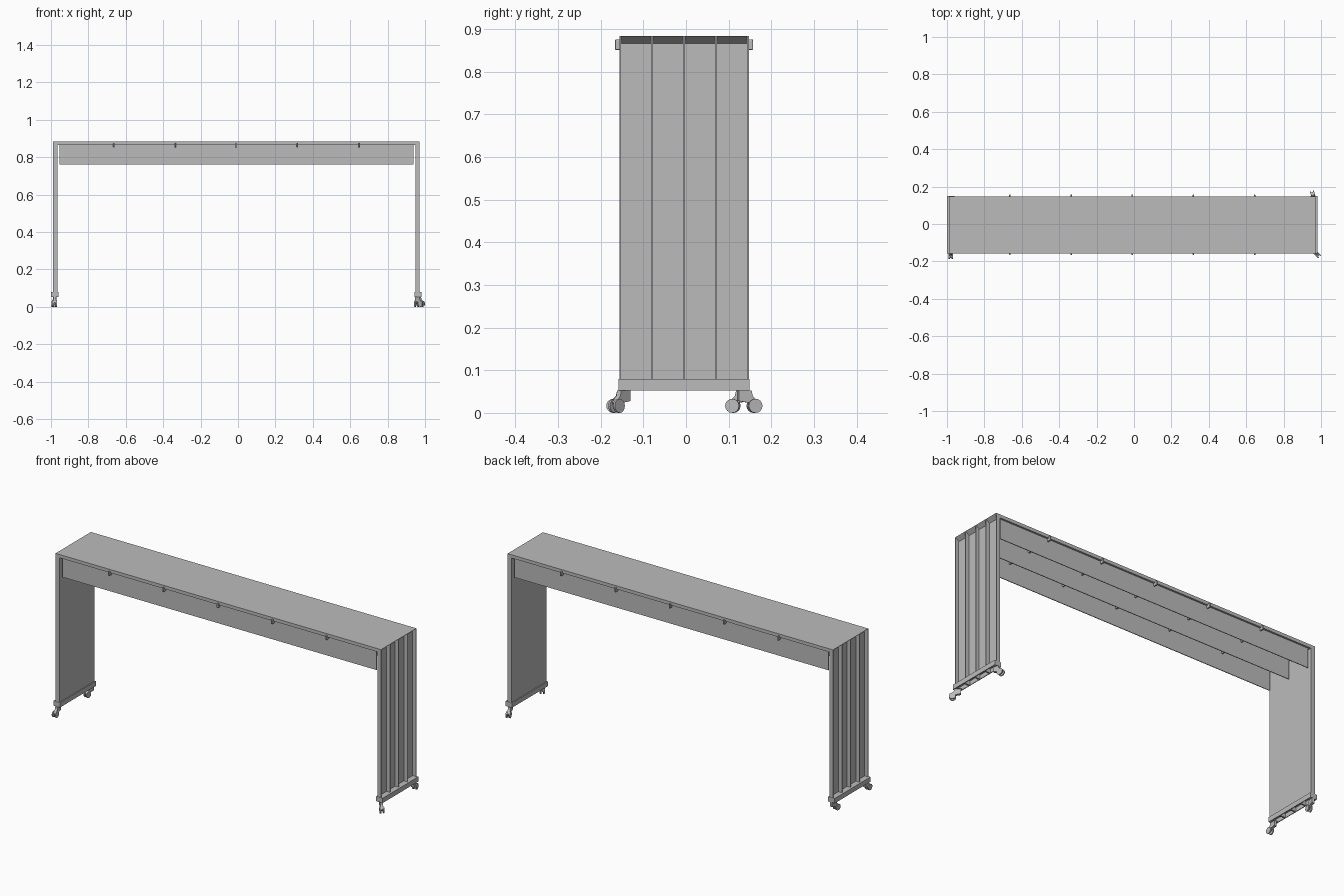
import bpy, bmesh, math
from mathutils import Matrix, Vector

cube = bpy.data.objects.get("Cube")
if cube:
    bpy.data.objects.remove(cube, do_unlink=True)

CENTRE = Vector((-0.009, -0.0045, 0))
HALF_Y = 0.152
UNDER, TOP = 0.866, 0.884          # tabletop faces
BASE_LOW, BASE_TOP = 0.053, 0.079  # leg foot rail

grey = bpy.data.materials.new("light_grey")
grey.use_nodes = True
grey.diffuse_color = (0.5, 0.5, 0.5, 1)
grey.node_tree.nodes["Principled BSDF"].inputs["Base Color"].default_value = (0.5, 0.5, 0.5, 1)


def finish(name, bm, matrix=Matrix()):
    bmesh.ops.recalc_face_normals(bm, faces=bm.faces)
    mesh = bpy.data.meshes.new(name)
    bm.to_mesh(mesh)
    bm.free()
    mesh.materials.append(grey)
    obj = bpy.data.objects.new(name, mesh)
    obj.matrix_world = Matrix.Translation(CENTRE) @ matrix
    bpy.context.collection.objects.link(obj)
    return obj


def box(name, x, y, z, matrix=Matrix()):
    """Box given by its (low, high) range on each axis."""
    bm = bmesh.new()
    bmesh.ops.create_cube(bm, size=1)
    for v in bm.verts:
        v.co = [(r[0] + r[1]) / 2 + c * (r[1] - r[0]) for r, c in zip((x, y, z), v.co)]
    return finish(name, bm, matrix)


def sheet(name, profile, y, matrix=Matrix()):
    """Extrude an (x, z) profile along the y range."""
    bm = bmesh.new()
    face = bm.faces.new([bm.verts.new((px, y[0], pz)) for px, pz in profile])
    moved = bmesh.ops.extrude_face_region(bm, geom=[face])["geom"]
    verts = [g for g in moved if isinstance(g, bmesh.types.BMVert)]
    bmesh.ops.translate(bm, verts=verts, vec=(0, y[1] - y[0], 0))
    return finish(name, bm, matrix)


# Tabletop with ends mitred to meet the legs
sheet("tabletop", [(-0.957, UNDER), (0.957, UNDER), (0.98, TOP), (-0.98, TOP)], (-HALF_Y, HALF_Y))

# Three hanging panels with hooks through them
for label, y in (("front", -0.14), ("middle", 0), ("back", 0.14)):
    box(label + "_panel", (-0.946, 0.946), (y - 0.002, y + 0.002), (0.76, UNDER))
    for i in range(-2, 3):
        x = i * 0.327
        hook_top = TOP - 0.008 if y else UNDER
        hook = box(label + "_hook", (x - 0.004, x + 0.004), (y - 0.022, y + 0.022), (0.851, hook_top))
        bevel = hook.modifiers.new("rounding", 'BEVEL')
        bevel.width, bevel.segments = 0.003, 2

# Legs: inner sheet, outward ribs and a hollow foot rail
ribs = [i * 0.075 for i in range(-2, 3)]
for side, turn in (("left", 0), ("right", math.pi)):
    m = Matrix.Rotation(turn, 4, 'Z')
    box(side + "_leg_sheet", (0.957, 0.960), (-HALF_Y, HALF_Y), (BASE_TOP, UNDER), m)
    for y in ribs:
        sheet(side + "_leg_rib", [(0.957, BASE_TOP), (0.98, BASE_TOP), (0.98, TOP), (0.957, UNDER)],
              (y - 0.002, y + 0.002), m)
        box(side + "_foot_crossbar", (0.952, 0.991), (y - 0.004, y + 0.004), (BASE_LOW, BASE_TOP), m)
    box(side + "_foot_top", (0.952, 0.991), (-0.154, 0.154), (BASE_TOP - 0.004, BASE_TOP), m)
    for x in (0.952, 0.987):
        box(side + "_foot_rail", (x, x + 0.004), (-0.154, 0.154), (BASE_LOW, BASE_TOP), m)
    for y in (-0.14, 0.14):
        box(side + "_caster_plate", (0.954, 0.989), (y - 0.014, y + 0.014), (BASE_LOW, BASE_LOW + 0.004), m)


# Swivelled casters; local +x is the trailing direction
def caster(name, x, y, angle):
    m = Matrix.Translation((x, y, 0)) @ Matrix.Rotation(math.radians(angle), 4, 'Z')
    sheet(name + "_fork", [(-0.014, BASE_LOW), (0.017, BASE_LOW), (0.020, 0.040), (0.036, 0.024),
                           (0.030, 0.012), (0.010, 0.024), (-0.014, 0.028)], (-0.007, 0.007), m)
    for s in (-1, 1):
        bm = bmesh.new()
        bmesh.ops.create_cone(bm, cap_ends=True, segments=16, radius1=0.0165, radius2=0.0165, depth=0.006)
        place = Matrix.Translation((0.026, s * 0.008, 0.0165)) @ Matrix.Rotation(math.pi / 2, 4, 'X')
        finish(name + "_wheel", bm, m @ place)


caster("front_left_caster", 0.971, -0.14, -45)
caster("back_left_caster", 0.971, 0.14, 105)
caster("front_right_caster", -0.971, -0.14, -90)
caster("back_right_caster", -0.971, 0.14, -100)
